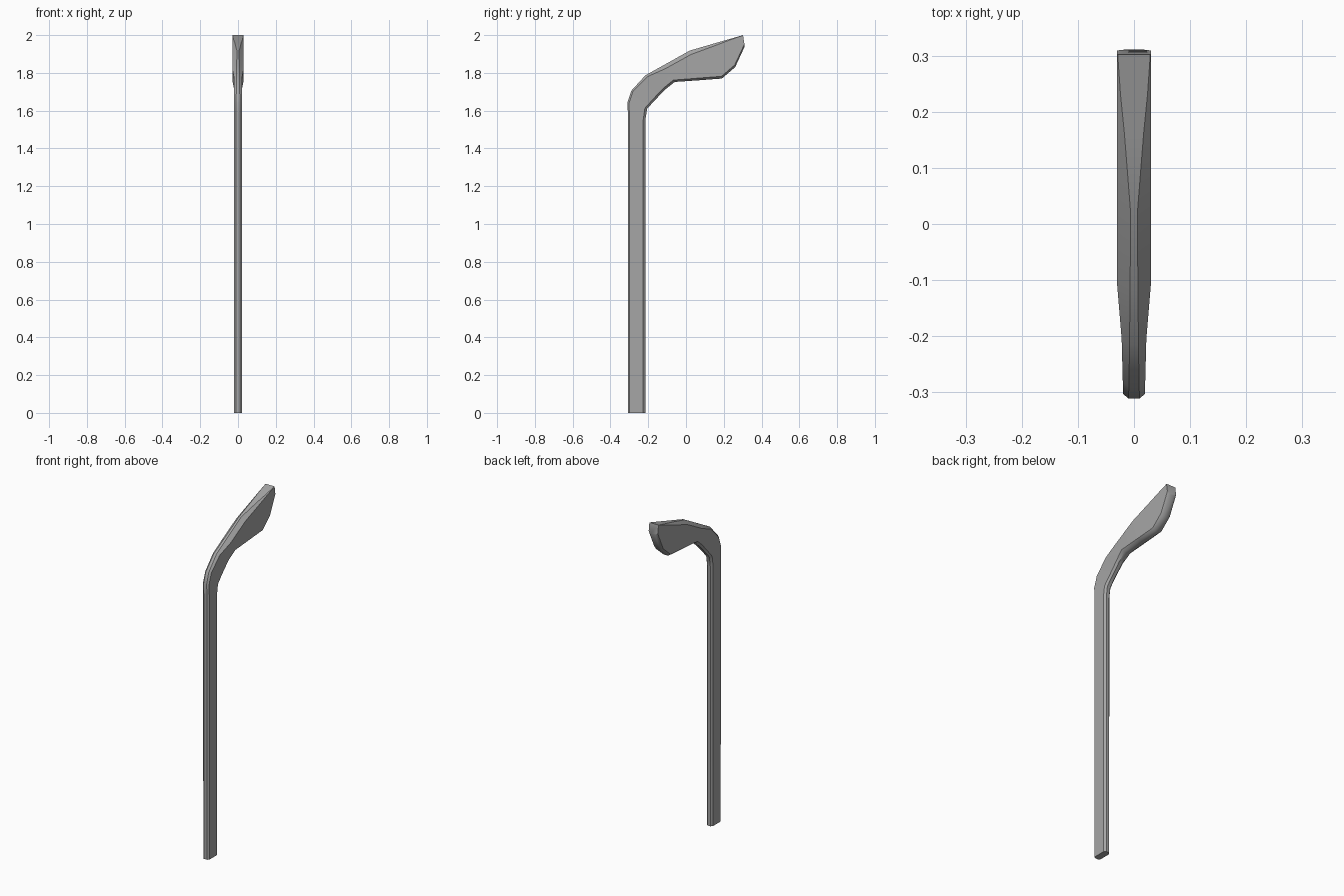
import bpy, bmesh
from mathutils import Vector
from math import radians

cube = bpy.data.objects.get("Cube")
if cube:
    bpy.data.objects.remove(cube, do_unlink=True)

grey = bpy.data.materials.new("mid_grey")
colour = (0.38, 0.38, 0.38, 1)
grey.diffuse_color = colour
grey.use_nodes = True
grey.node_tree.nodes["Principled BSDF"].inputs["Base Color"].default_value = colour

# Stations: outer edge (y, z), inner edge (y, z), half width, outer flat half width
stations = [
    ((-.307, 0), (-.215, 0), .02, .011),
    ((-.307, 1.58), (-.215, 1.55), .02, .011),
    ((-.311, 1.64), (-.206, 1.61), .02, .01),
    ((-.29, 1.705), (-.165, 1.655), .02, .009),
    ((-.215, 1.787), (-.11, 1.712), .022, .008),
    ((-.12, 1.84), (-.06, 1.752), .03, .007),
    ((.02, 1.918), (.07, 1.761), .03, .006),
    ((.16, 1.959), (.19, 1.77), .03, .017),
    ((.23, 1.979), (.26, 1.83), .03, .024),
    ((.302, 2), (.311, 1.94), .03, .029),
]


def section(bm, outer, inner, w, flat):
    """Eight-sided chamfered cross-section between the two edges."""
    a, b = Vector((0, *outer)), Vector((0, *inner))
    along = (b - a).normalized()
    lip = a + along * (w - flat) * .9
    foot = b - along * .012
    half = [(a, flat), (lip, w), (foot, w), (b, w * .5)]
    ring = [p + Vector((x, 0, 0)) for p, x in half]
    ring += [p - Vector((x, 0, 0)) for p, x in reversed(half)]
    return [bm.verts.new(p) for p in ring]


# Straight shaft, bend and flared blade lofted as one skin
bm = bmesh.new()
rings = [section(bm, *s) for s in stations]
for r, s in zip(rings, rings[1:]):
    for i in range(len(r)):
        j = (i + 1) % len(r)
        bm.faces.new((r[i], r[j], s[j], s[i]))
bm.faces.new(rings[0])
bm.faces.new(rings[-1])
bmesh.ops.recalc_face_normals(bm, faces=bm.faces)

mesh = bpy.data.meshes.new("curved_post")
bm.to_mesh(mesh)
bm.free()
mesh.materials.append(grey)
post = bpy.data.objects.new("curved_post", mesh)
bpy.context.collection.objects.link(post)

bpy.ops.object.select_all(action='DESELECT')
post.select_set(True)
bpy.context.view_layer.objects.active = post
bpy.ops.object.shade_smooth_by_angle(angle=radians(40))
